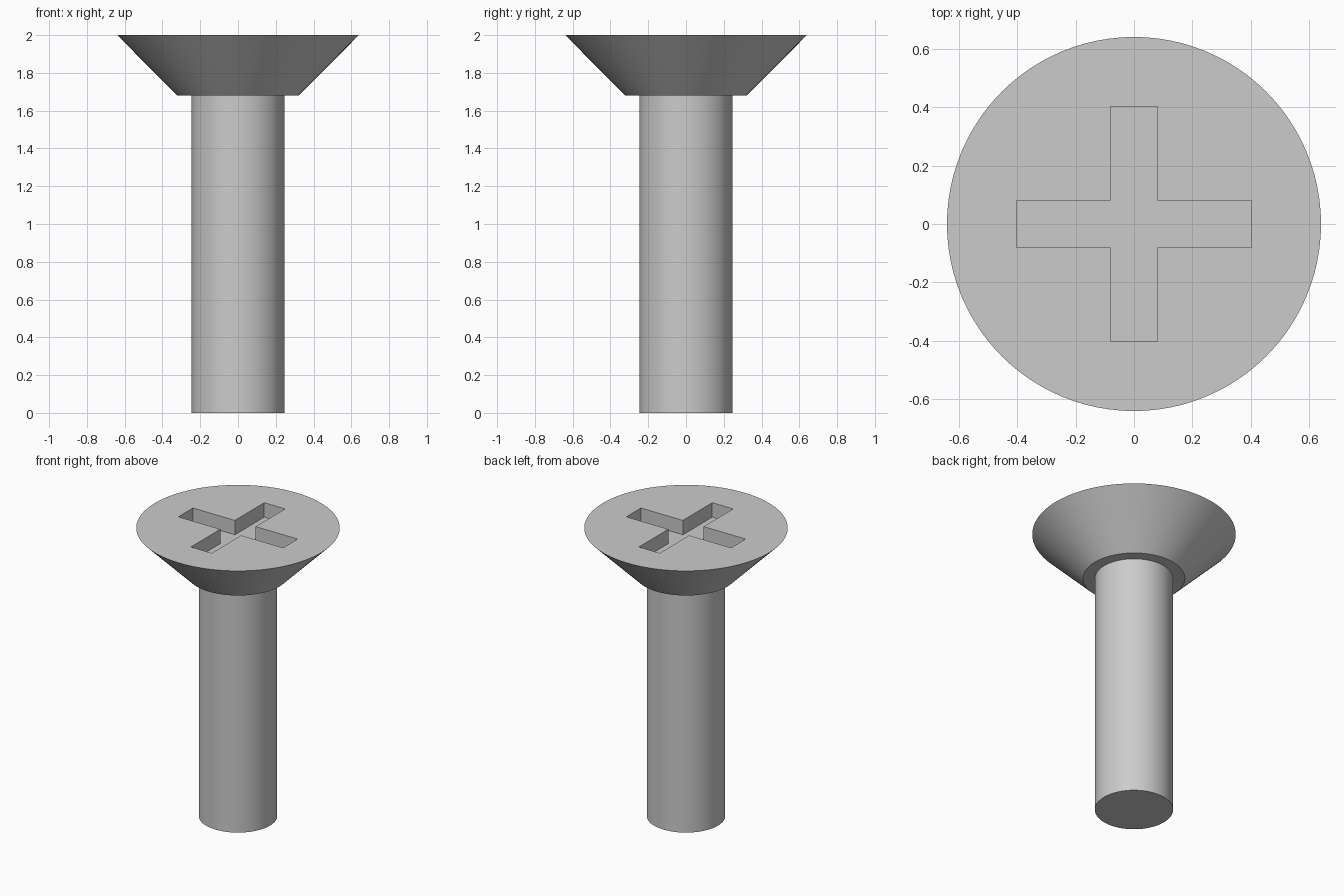
import bpy
import bmesh
from math import radians
from mathutils import Matrix, Vector

SEGMENTS = 96
HEIGHT = 2.0
HEAD_BASE = 1.68
SLOT_DEPTH = 0.1

if "Cube" in bpy.data.objects:
    bpy.data.objects.remove(bpy.data.objects["Cube"], do_unlink=True)

steel = bpy.data.materials.new("grey_steel")
steel.use_nodes = True
grey = (0.6, 0.6, 0.6, 1.0)
steel.diffuse_color = grey
steel.node_tree.nodes["Principled BSDF"].inputs["Base Color"].default_value = grey


def make_object(name, bm):
    bmesh.ops.recalc_face_normals(bm, faces=bm.faces)
    mesh = bpy.data.meshes.new(name)
    bm.to_mesh(mesh)
    bm.free()
    mesh.materials.append(steel)
    obj = bpy.data.objects.new(name, mesh)
    bpy.context.collection.objects.link(obj)
    return obj


def turned_solid(name, rings):
    """Closed round solid from (radius, z) rings, bottom to top."""
    bm = bmesh.new()
    loops = []
    for radius, z in rings:
        circle = bmesh.ops.create_circle(
            bm, segments=SEGMENTS, radius=radius, matrix=Matrix.Translation((0, 0, z)))
        loops.append(circle["verts"])
    for low, high in zip(loops, loops[1:]):
        for i in range(SEGMENTS):
            j = (i + 1) % SEGMENTS
            bm.faces.new((low[i], low[j], high[j], high[i]))
    bm.faces.new(loops[0])
    bm.faces.new(loops[-1])
    return make_object(name, bm)


def cross_prism(name, half_width, arm, bottom, top):
    """Plus-shaped prism, one corner group per quarter turn."""
    bm = bmesh.new()
    corners = [(arm, -half_width), (arm, half_width), (half_width, half_width)]
    outline = []
    for quarter in range(4):
        turn = Matrix.Rotation(radians(90 * quarter), 3, "Z")
        outline += [bm.verts.new(turn @ Vector((x, y, bottom))) for x, y in corners]
    face = bm.faces.new(outline)
    lifted = bmesh.ops.extrude_face_region(bm, geom=[face])["geom"]
    verts = [v for v in lifted if isinstance(v, bmesh.types.BMVert)]
    bmesh.ops.translate(bm, verts=verts, vec=(0, 0, top - bottom))
    return make_object(name, bm)


# Shaft and countersunk head in one turned piece
screw = turned_solid("screw_body", [
    (0.246, 0), (0.246, HEAD_BASE), (0.32, HEAD_BASE), (0.64, HEIGHT)])

# Cross-shaped driver recess
cutter = cross_prism("recess_cutter", 0.08, 0.402, HEIGHT - SLOT_DEPTH, HEIGHT + 0.1)
cutter.hide_render = True
recess = screw.modifiers.new("driver_recess", "BOOLEAN")
recess.object = cutter
recess.operation = "DIFFERENCE"
recess.solver = "EXACT"

bpy.ops.object.select_all(action="DESELECT")
screw.select_set(True)
bpy.context.view_layer.objects.active = screw
bpy.ops.object.modifier_apply(modifier=recess.name)
bpy.data.objects.remove(cutter, do_unlink=True)

# Smooth round walls, crisp rims
bpy.ops.object.shade_smooth_by_angle(angle=radians(30))
